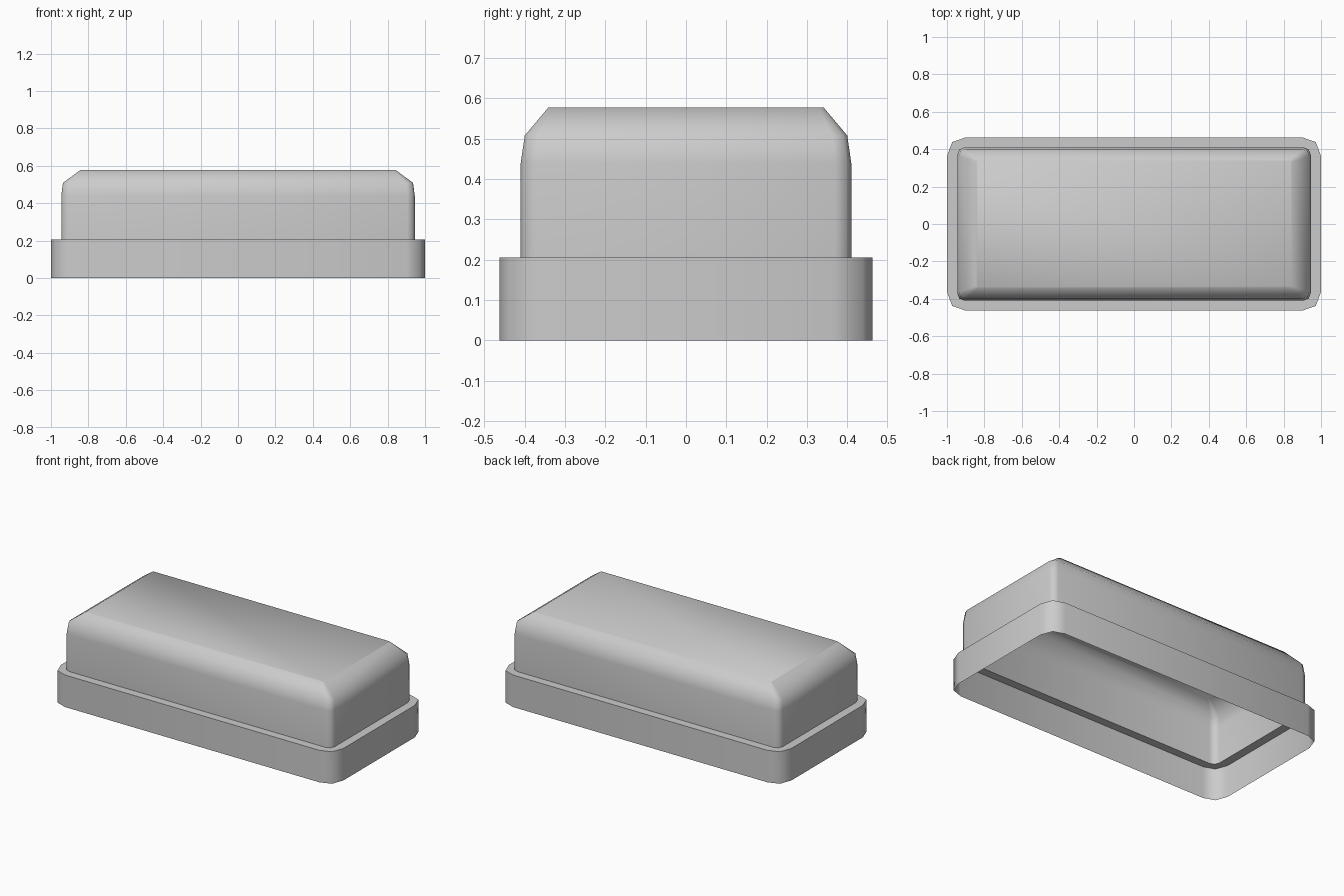
import bpy, bmesh, math

if "Cube" in bpy.data.objects:
    bpy.data.objects.remove(bpy.data.objects["Cube"])

# Rounded-rectangle outline: each corner has a start, a middle and an end point
def outline(hx, hy, cx, cy, mx, my):
    corner = [(hx, hy - cy), (hx - mx, hy - my), (hx - cx, hy)]
    pts = []
    for sx, sy in ((1, 1), (-1, 1), (-1, -1), (1, -1)):
        quarter = [(sx * x, sy * y) for x, y in corner]
        pts += quarter if sx * sy > 0 else quarter[::-1]
    return pts

# Sections from the open bottom rim to the closed top
# z, half x, half y, corner length x, corner length y, middle inset x, middle inset y
sections = [
    (0.0,   1.0,   0.463, 0.10, 0.10, 0.028, 0.025),   # skirt rim
    (0.205, 1.0,   0.463, 0.10, 0.10, 0.028, 0.025),   # skirt top
    (0.205, 0.945, 0.41,  0.04, 0.04, 0.011, 0.011),   # ledge
    (0.44,  0.945, 0.41,  0.04, 0.04, 0.011, 0.011),   # upper wall
    (0.508, 0.936, 0.40,  0.036, 0.036, 0.01, 0.01),   # shoulder
    (0.578, 0.842, 0.341, 0.01, 0.01, 0.003, 0.003),   # top edge
]

bm = bmesh.new()
rings = [[bm.verts.new((x, y, z)) for x, y in outline(*dims)] for z, *dims in sections]
for low, high in zip(rings, rings[1:]):
    n = len(low)
    for i in range(n):
        j = (i + 1) % n
        bm.faces.new((low[i], low[j], high[j], high[i]))
bm.faces.new(rings[-1])

mesh = bpy.data.meshes.new("stepped_cover")
bm.to_mesh(mesh)
bm.free()
cover = bpy.data.objects.new("stepped_cover", mesh)
bpy.context.collection.objects.link(cover)

# Smooth corners and shoulder, crisp ledge
bpy.context.view_layer.objects.active = cover
cover.select_set(True)
bpy.ops.object.shade_smooth_by_angle(angle=math.radians(62))
